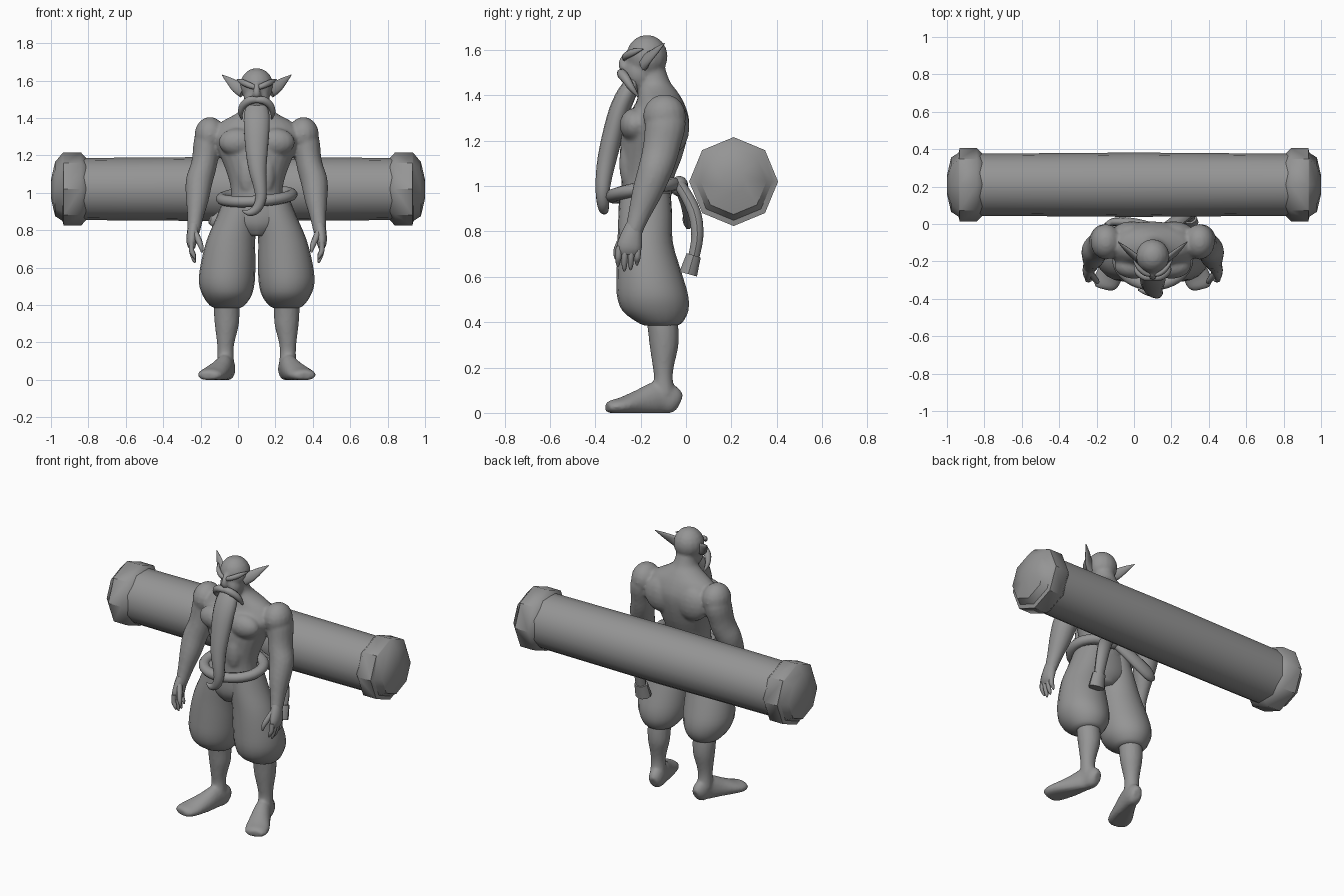
import bpy, bmesh, math
from mathutils import Vector

CX = 0.1  # centre line of the figure
grey = bpy.data.materials.new("stone_grey")
grey.diffuse_color = (0.3, 0.3, 0.3, 1)
AX = {'X': Vector((1, 0, 0)), 'Y': Vector((0, 1, 0)), 'Z': Vector((0, 0, 1))}


def spline(pts, k, closed):
    """Catmull-Rom through (x, y, z, a, b) points."""
    n, out = len(pts), []
    for i in range(n if closed else n - 1):
        if closed:
            q = [pts[(i + j) % n] for j in (-1, 0, 1, 2)]
        else:
            q = [pts[min(max(i + j, 0), n - 1)] for j in (-1, 0, 1, 2)]
        for s in range(k):
            t = s / k
            out.append([0.5 * (2 * p1 + (p2 - p0) * t + (2 * p0 - 5 * p1 + 4 * p2 - p3) * t * t
                               + (3 * p1 - p0 - 3 * p2 + p3) * t ** 3)
                        for p0, p1, p2, p3 in zip(*q)])
    if not closed:
        out.append(list(pts[-1]))
    return out


def tube(bm, pts, n=14, ref='X', k=3, flat=False, closed=False, floor=None):
    """Elliptical tube: a is the radius along ref, b the radius across it."""
    pts = spline(pts, k, closed)
    m, rings = len(pts), []
    for i, p in enumerate(pts):
        nxt = pts[(i + 1) % m] if closed else pts[min(i + 1, m - 1)]
        prv = pts[i - 1] if closed else pts[max(i - 1, 0)]
        T = AX['Z'] if flat else (Vector(nxt[:3]) - Vector(prv[:3])).normalized()
        U = (AX[ref] - T * AX[ref].dot(T)).normalized()
        V = T.cross(U)
        ring = []
        for j in range(n):
            w = 2 * math.pi * j / n
            co = Vector(p[:3]) + U * (p[3] * math.cos(w)) + V * (p[4] * math.sin(w))
            if floor is not None:
                co.z = max(co.z, floor)
            ring.append(bm.verts.new(co))
        rings.append(ring)
    for i in range(m if closed else m - 1):
        r0, r1 = rings[i], rings[(i + 1) % m]
        for j in range(n):
            bm.faces.new((r0[j], r0[(j + 1) % n], r1[(j + 1) % n], r1[j]))
    if not closed:
        bm.faces.new(rings[0])
        bm.faces.new(rings[-1])


def ball(bm, c, r):
    res = bmesh.ops.create_uvsphere(bm, u_segments=16, v_segments=10, radius=1)
    for v in res['verts']:
        v.co = Vector([c[i] + v.co[i] * r[i] for i in range(3)])


def side(pts, s):
    return [(CX + s * p[0], *p[1:]) for p in pts]


def finish(name, bm, voxel=0, angle=60):
    bmesh.ops.recalc_face_normals(bm, faces=bm.faces)
    me = bpy.data.meshes.new(name)
    bm.to_mesh(me)
    bm.free()
    me.materials.append(grey)
    ob = bpy.data.objects.new(name, me)
    bpy.context.collection.objects.link(ob)
    bpy.ops.object.select_all(action='DESELECT')
    ob.select_set(True)
    bpy.context.view_layer.objects.active = ob
    bpy.ops.object.shade_smooth_by_angle(angle=math.radians(angle))
    if voxel:  # blend overlapping masses into one skin
        r = ob.modifiers.new("blend", 'REMESH')
        r.mode, r.voxel_size, r.use_smooth_shade = 'VOXEL', voxel, True
        sm = ob.modifiers.new("soften", 'SMOOTH')
        sm.factor, sm.iterations = 0.5, 4
    return ob


# Torso, head and arms blended together
bm = bmesh.new()
tube(bm, [(CX, -.18, .86, .15, .11), (CX, -.175, .95, .14, .11), (CX, -.17, 1.03, .14, .115),
          (CX, -.155, 1.12, .165, .135), (CX, -.14, 1.22, .205, .147), (CX, -.125, 1.30, .235, .138),
          (CX, -.115, 1.37, .2, .105), (CX, -.125, 1.42, .115, .085), (CX, -.14, 1.46, .07, .07),
          (CX, -.155, 1.53, .06, .06)], n=24, flat=True)
ball(bm, (CX, -.172, 1.572), (.09, .092, .095))              # skull
ball(bm, (CX, -.205, 1.50), (.07, .07, .08))                 # jaw
tube(bm, [(CX, -.265, 1.585, .012, .012), (CX, -.28, 1.55, .018, .018),
          (CX, -.28, 1.525, .022, .018), (CX, -.265, 1.51, .015, .012)], n=10)  # nose
for s in (-1, 1):
    ball(bm, (CX + s * .1, -.225, 1.27), (.105, .068, .075))     # chest muscle
    ball(bm, (CX + s * .11, -.05, 1.26), (.11, .065, .11))       # back muscle
    ball(bm, (CX + s * .045, -.25, 1.10), (.055, .045, .12))     # stomach
    ball(bm, (CX + s * .25, -.095, 1.31), (.083, .095, .095))    # shoulder
    tube(bm, side([(.24, -.09, 1.36, .06, .07), (.262, -.09, 1.28, .073, .09),
                   (.275, -.105, 1.19, .07, .083), (.287, -.118, 1.13, .07, .08),
                   (.308, -.14, 1.06, .072, .075), (.317, -.173, .97, .062, .066),
                   (.327, -.205, .88, .045, .05), (.335, -.228, .81, .036, .04),
                   (.338, -.235, .78, .03, .04)], s), n=16)
finish("upper_body", bm, .01)

for s, tag in ((-1, "right"), (1, "left")):
    # Hand with four fingers and a thumb
    bm = bmesh.new()
    tube(bm, side([(.335, -.228, .83, .03, .036), (.342, -.24, .78, .032, .048),
                   (.348, -.25, .73, .026, .055), (.345, -.252, .70, .015, .045)], s), n=12)
    for i in range(4):
        y, tip = -.295 + i * .028, (.645, .625, .63, .65)[i]
        tube(bm, side([(.348, y, .735, .014, .014), (.348, y - .003, .69, .014, .014),
                       (.336, y - .005, tip + .02, .011, .011), (.33, y - .005, tip, .004, .004)], s), n=8)
    tube(bm, side([(.335, -.255, .80, .016, .018), (.312, -.29, .75, .017, .017),
                   (.297, -.308, .71, .013, .013), (.292, -.31, .68, .005, .005)], s), n=8)
    finish(tag + "_hand", bm)

    # Bare calf and foot, toes turned out
    bm = bmesh.new()
    tube(bm, side([(.158, -.11, .44, .07, .07), (.16, -.1, .36, .069, .068), (.16, -.097, .29, .064, .063),
                   (.165, -.1, .21, .049, .048), (.167, -.1, .15, .043, .042),
                   (.165, -.1, .08, .047, .055)], s), n=16, flat=True)
    tube(bm, side([(.15, -.028, .045, .025, .035), (.155, -.055, .055, .042, .062),
                   (.168, -.12, .065, .048, .075), (.198, -.2, .045, .06, .06),
                   (.235, -.28, .03, .072, .04), (.255, -.325, .025, .065, .032),
                   (.262, -.348, .022, .045, .02)], s), n=16, floor=0)
    finish(tag + "_lower_leg", bm, .009)

    # Pointed ear
    bm = bmesh.new()
    tube(bm, side([(.07, -.185, 1.545, .022, .04), (.105, -.165, 1.565, .014, .034),
                   (.145, -.13, 1.598, .01, .02), (.185, -.095, 1.63, .002, .002)], s), n=10, ref='Y')
    finish(tag + "_ear", bm)

    # Eyebrow
    bm = bmesh.new()
    tube(bm, side([(.008, -.272, 1.562, .012, .009), (.04, -.265, 1.575, .016, .013),
                   (.075, -.235, 1.59, .016, .012), (.105, -.19, 1.605, .003, .003)], s), n=8, ref='Z')
    finish(tag + "_eyebrow", bm)

    # Half of the drooping moustache
    bm = bmesh.new()
    tube(bm, side([(-.004, -.285, 1.495, .016, .016), (.035, -.283, 1.495, .022, .022),
                   (.072, -.262, 1.468, .02, .02), (.086, -.238, 1.43, .014, .014),
                   (.08, -.21, 1.395, .004, .004)], s), n=10, ref='Y')
    finish(tag + "_moustache", bm)

# Baggy trousers
bm = bmesh.new()
for s in (-1, 1):
    tube(bm, side([(.085, -.18, .97, .09, .11), (.105, -.18, .87, .11, .118), (.137, -.18, .75, .129, .122),
                   (.153, -.163, .62, .146, .143), (.16, -.148, .52, .149, .157),
                   (.158, -.135, .45, .13, .145), (.158, -.115, .4, .095, .1),
                   (.158, -.11, .385, .07, .07)], s), n=20, flat=True)
tube(bm, [(CX, -.18, .97, .17, .112), (CX, -.18, .88, .195, .118), (CX, -.18, .82, .15, .11),
          (CX, -.18, .77, .06, .08)], n=20, flat=True)
finish("trousers", bm)

# Long beard with a curled tip
bm = bmesh.new()
tube(bm, [(CX, -.225, 1.47, .03, .055), (CX, -.26, 1.41, .042, .07), (CX, -.295, 1.33, .045, .069),
          (CX, -.325, 1.22, .045, .06), (.105, -.348, 1.12, .042, .048), (.117, -.362, 1.04, .036, .037),
          (.122, -.368, .97, .03, .03), (.1, -.365, .915, .026, .026), (.06, -.36, .893, .018, .018),
          (.022, -.352, .905, .004, .004)], n=14, ref='Y')
finish("beard", bm)

# Rope belt, lower at the front, with knot and two hanging ends
bm = bmesh.new()
loop = []
for i in range(16):
    w = 2 * math.pi * i / 16
    loop.append((CX + .187 * math.cos(w), -.185 + .14 * math.sin(w),
                 .98 + .012 * math.cos(w) + .025 * math.sin(w), .03, .032))
tube(bm, loop, n=10, ref='Z', k=2, closed=True)
finish("belt", bm)
bm = bmesh.new()
ball(bm, (.14, -.03, 1.0), (.06, .04, .045))
finish("belt_knot", bm)
bm = bmesh.new()
tube(bm, [(.14, -.04, 1.02, .03, .025), (.2, -.005, .97, .038, .028), (.26, .038, .88, .042, .03),
          (.29, .05, .78, .038, .028), (.295, .035, .69, .032, .026), (.295, .03, .66, .032, .026)], n=10)
tube(bm, [(.295, .034, .695, .042, .034), (.295, .022, .655, .046, .038),
          (.295, .01, .612, .05, .042)], n=10, k=1)          # cuff at the end
finish("long_belt_end", bm, angle=40)
bm = bmesh.new()
tube(bm, [(.13, -.03, 1.0, .025, .03), (.05, -.005, .945, .026, .04), (-.04, .01, .885, .026, .045),
          (-.11, .01, .85, .022, .042), (-.15, -.005, .855, .012, .02)], n=10, ref='Y')
finish("short_belt_end", bm)

# Great log across the back
LY, LZ = .21, 1.02


def ring(bm, x, r, n, low=1.0):
    out = []
    for j in range(n):
        w = 2 * math.pi * j / n
        f = r * (low if math.sin(w) < .1 else 1)
        out.append(bm.verts.new((x, LY + f * math.cos(w), LZ + f * math.sin(w))))
    return out


def lathe_x(name, prof, n, angle):
    bm = bmesh.new()
    rings = [ring(bm, p[0], p[1], n, p[2]) for p in prof]
    for r0, r1 in zip(rings, rings[1:]):
        for j in range(n):
            bm.faces.new((r0[j], r0[(j + 1) % n], r1[(j + 1) % n], r1[j]))
    bm.faces.new(rings[0])
    bm.faces.new(rings[-1])
    finish(name, bm, angle=angle)


lathe_x("log", [(-.84, .166, 1), (-.4, .169, 1), (0, .172, 1), (.4, .169, 1), (.84, .166, 1)], 16, 40)
# Eight-sided end caps with a raised band round the lower half
for s, tag in ((-1, "right"), (1, "left")):
    lathe_x(tag + "_log_cap", [(s * .81, .165, 1), (s * .84, .196, 1), (s * .932, .196, 1),
                               (s * .938, .192, .89), (s * .978, .145, 1), (s * 1.0, .05, 1)], 8, 44)
